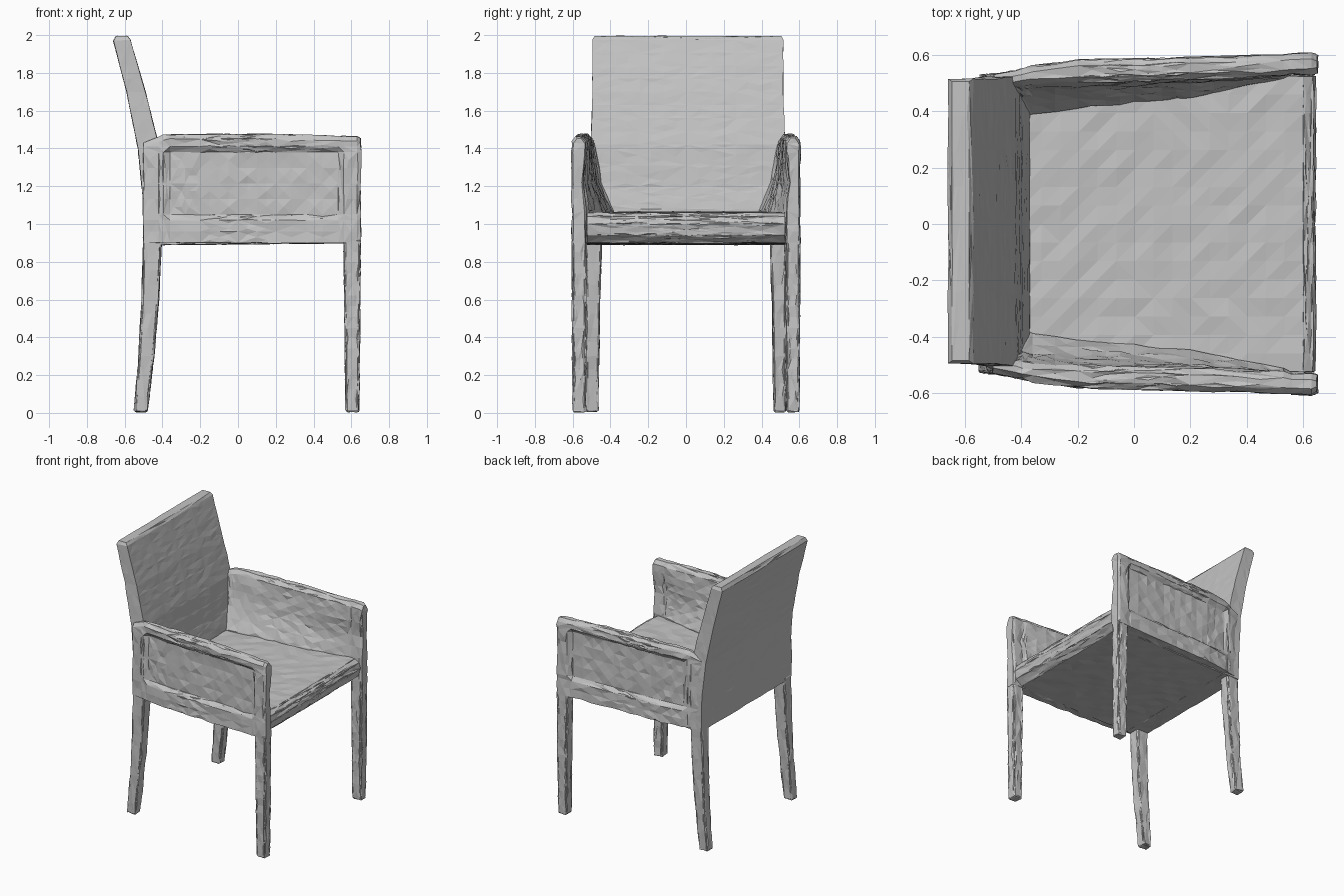
import bpy, bmesh, random
from mathutils import Vector

random.seed(4)
cube = bpy.data.objects.get("Cube")
if cube:
    bpy.data.objects.remove(cube, do_unlink=True)

grey = bpy.data.materials.new("light grey")
grey.use_nodes = True
grey.diffuse_color = (0.55, 0.55, 0.55, 1)
grey.node_tree.nodes["Principled BSDF"].inputs["Base Color"].default_value = (0.55, 0.55, 0.55, 1)


def loft(name, rings, bump=0.004, cell=0.1, bevel=0.0):
    """Skin a list of equal point rings, cap the ends and give a hammered surface."""
    bm = bmesh.new()
    rows = [[bm.verts.new(p) for p in ring] for ring in rings]
    n = len(rows[0])
    for a, b in zip(rows, rows[1:]):
        for i in range(n):
            j = (i + 1) % n
            bm.faces.new((a[i], a[j], b[j], b[i]))
    bm.faces.new(rows[0])
    bm.faces.new(rows[-1])
    bmesh.ops.recalc_face_normals(bm, faces=bm.faces)
    if bevel:
        sharp = [e for e in bm.edges if e.calc_face_angle(0) > 0.8]
        bmesh.ops.bevel(bm, geom=sharp, offset=bevel, segments=2, profile=0.5, affect='EDGES')
    bmesh.ops.triangulate(bm, faces=bm.faces)
    for _ in range(4):
        long_edges = [e for e in bm.edges if e.calc_length() > cell]
        if not long_edges:
            break
        bmesh.ops.subdivide_edges(bm, edges=long_edges, cuts=1)
        bmesh.ops.triangulate(bm, faces=bm.faces)
    bm.normal_update()
    moves = [(v, v.normal * random.uniform(-bump, bump)) for v in bm.verts]
    for v, d in moves:
        v.co += d
    mesh = bpy.data.meshes.new(name)
    bm.to_mesh(mesh)
    bm.free()
    mesh.materials.append(grey)
    obj = bpy.data.objects.new(name, mesh)
    bpy.context.collection.objects.link(obj)
    return obj


def slab(profile, widths, shift=0.0):
    """Rings of an x-z profile whose half width varies per point."""
    return [[(x, s * w + shift, z) for (x, z), w in zip(profile, widths)] for s in (-1, 1)]


# Seat cushion with a rounded front edge
seat = [(-0.46, 0.89), (0.58, 0.90), (0.63, 0.94), (0.645, 1.0),
        (0.635, 1.04), (0.60, 1.06), (-0.46, 1.065)]
loft("seat", slab(seat, [0.525] * len(seat)), 0.004)

# Raked backrest, curving up from the seat
back = [(-0.50, 0.89), (-0.505, 1.15), (-0.53, 1.40), (-0.59, 1.70), (-0.66, 1.97),
        (-0.645, 1.995), (-0.585, 1.995), (-0.57, 1.975), (-0.49, 1.70), (-0.42, 1.42),
        (-0.395, 1.2), (-0.37, 1.08), (-0.37, 0.89)]
width = [0.525, 0.525, 0.515, 0.505, 0.505, 0.495, 0.495, 0.505, 0.505, 0.515,
         0.525, 0.525, 0.525]
loft("backrest", slab(back, width, 0.01), 0.002, 0.13)


def arm_ring(s, x, outer, inner, low_inner, dent, top):
    """Arm cross-section: recessed outer panel, rounded top, sloping inner face."""
    o = outer - dent
    pts = [(outer, 0.90), (outer, 1.02), (o, 1.05), (o, 1.38), (outer, 1.41),
           (outer, top - 0.025), (outer - 0.02, top), (inner + 0.02, top),
           (inner, top - 0.03), ((inner + low_inner) / 2 + 0.015, 1.22),
           (low_inner, 1.07), (low_inner, 0.90)]
    return [(x, s * y, z) for y, z in pts]


# station x, outer y, inner y at top, inner y at seat, panel depth, top height
stations = [(-0.50, 0.53, 0.47, 0.36, 0, 1.43), (-0.42, 0.545, 0.485, 0.36, 0, 1.46),
            (-0.395, 0.55, 0.49, 0.375, 0, 1.47), (-0.36, 0.56, 0.495, 0.39, 0.02, 1.475),
            (-0.20, 0.58, 0.50, 0.41, 0.025, 1.475), (0.20, 0.59, 0.515, 0.45, 0.025, 1.475),
            (0.53, 0.60, 0.525, 0.515, 0.02, 1.465), (0.56, 0.603, 0.53, 0.53, 0, 1.465),
            (0.63, 0.605, 0.53, 0.53, 0, 1.465), (0.65, 0.597, 0.535, 0.535, 0, 1.455)]

for side, s in (("left", 1), ("right", -1)):
    loft(side + "_arm", [arm_ring(s, *st) for st in stations], 0.005, 0.09)

    def post(levels):
        """Square leg rings from (z, x0, x1, y0, y1) levels."""
        return [[(x0, s * y0, z), (x1, s * y0, z), (x1, s * y1, z), (x0, s * y1, z)]
                for z, x0, x1, y0, y1 in levels]

    # Straight front leg
    loft(side + "_front_leg", post([(0.005, 0.57, 0.64, 0.53, 0.60),
                                    (0.45, 0.565, 0.645, 0.53, 0.602),
                                    (0.92, 0.56, 0.648, 0.53, 0.604)]), 0.004, 0.1, 0.01)
    # Back leg sweeping backwards to the floor
    loft(side + "_back_leg", post([(0.005, -0.55, -0.48, 0.465, 0.53),
                                   (0.3, -0.525, -0.445, 0.46, 0.53),
                                   (0.6, -0.51, -0.42, 0.455, 0.53),
                                   (0.92, -0.50, -0.405, 0.445, 0.53)]), 0.004, 0.1, 0.01)
